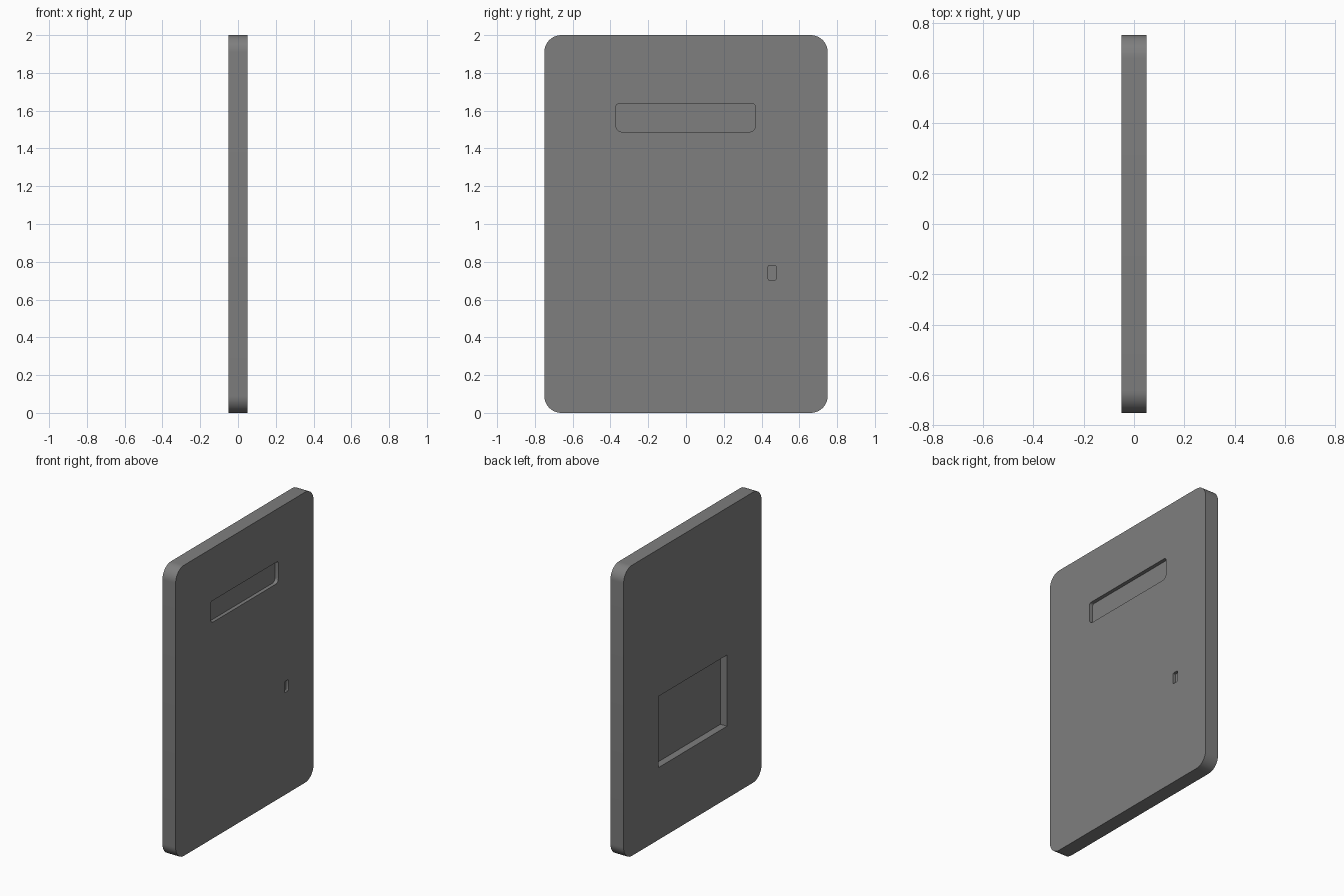
import bpy, bmesh, math

if "Cube" in bpy.data.objects:
    bpy.data.objects.remove(bpy.data.objects["Cube"])

grey = bpy.data.materials.new("mid grey")
grey.diffuse_color = (0.21, 0.21, 0.21, 1)
grey.use_nodes = True
grey.node_tree.nodes["Principled BSDF"].inputs["Base Color"].default_value = grey.diffuse_color


def rounded_plate(name, y0, y1, z0, z1, x0, x1, r_low, r_top, steps=8):
    """Rounded rectangle in the YZ plane, extruded along X."""
    corners = [(y1 - r_low, z0 + r_low, -90, r_low), (y1 - r_top, z1 - r_top, 0, r_top),
               (y0 + r_top, z1 - r_top, 90, r_top), (y0 + r_low, z0 + r_low, 180, r_low)]
    bm = bmesh.new()
    ring = []
    for cy, cz, start, r in corners:
        n = steps if r > 0 else 0
        for i in range(n + 1):
            a = math.radians(start + 90 * i / max(n, 1))
            ring.append(bm.verts.new((x0, cy + r * math.cos(a), cz + r * math.sin(a))))
    face = bm.faces.new(ring)
    out = bmesh.ops.extrude_face_region(bm, geom=[face])
    moved = [g for g in out["geom"] if isinstance(g, bmesh.types.BMVert)]
    bmesh.ops.translate(bm, verts=moved, vec=(x1 - x0, 0, 0))
    bmesh.ops.recalc_face_normals(bm, faces=bm.faces)
    mesh = bpy.data.meshes.new(name)
    bm.to_mesh(mesh)
    bm.free()
    mesh.materials.append(grey)
    obj = bpy.data.objects.new(name, mesh)
    bpy.context.collection.objects.link(obj)
    return obj


# Main slab
panel = rounded_plate("shield_panel", -0.75, 0.75, 0, 2, -0.05, 0.05, 0.09, 0.09, 10)

# Recesses: viewing slot, small keyhole slot, and square pocket on the back
cutters = [
    rounded_plate("slot_cutter", -0.37, 0.367, 1.488, 1.637, 0.025, 0.1, 0.03, 0.015),
    rounded_plate("keyhole_cutter", 0.435, 0.477, 0.704, 0.78, 0.03, 0.1, 0.006, 0.006, 3),
    rounded_plate("pocket_cutter", -0.375, 0.37, 0.497, 0.987, -0.1, 0.0, 0, 0),
]
bpy.context.view_layer.objects.active = panel
for cutter in cutters:
    cutter.hide_render = True
    mod = panel.modifiers.new("recess", 'BOOLEAN')
    mod.operation = 'DIFFERENCE'
    mod.solver = 'EXACT'
    mod.object = cutter
    bpy.ops.object.modifier_apply(modifier=mod.name)
    bpy.data.objects.remove(cutter)

# Smooth rounded rim, sharp face edges
bpy.ops.object.select_all(action='DESELECT')
panel.select_set(True)
bpy.ops.object.shade_smooth_by_angle(angle=math.radians(30))
